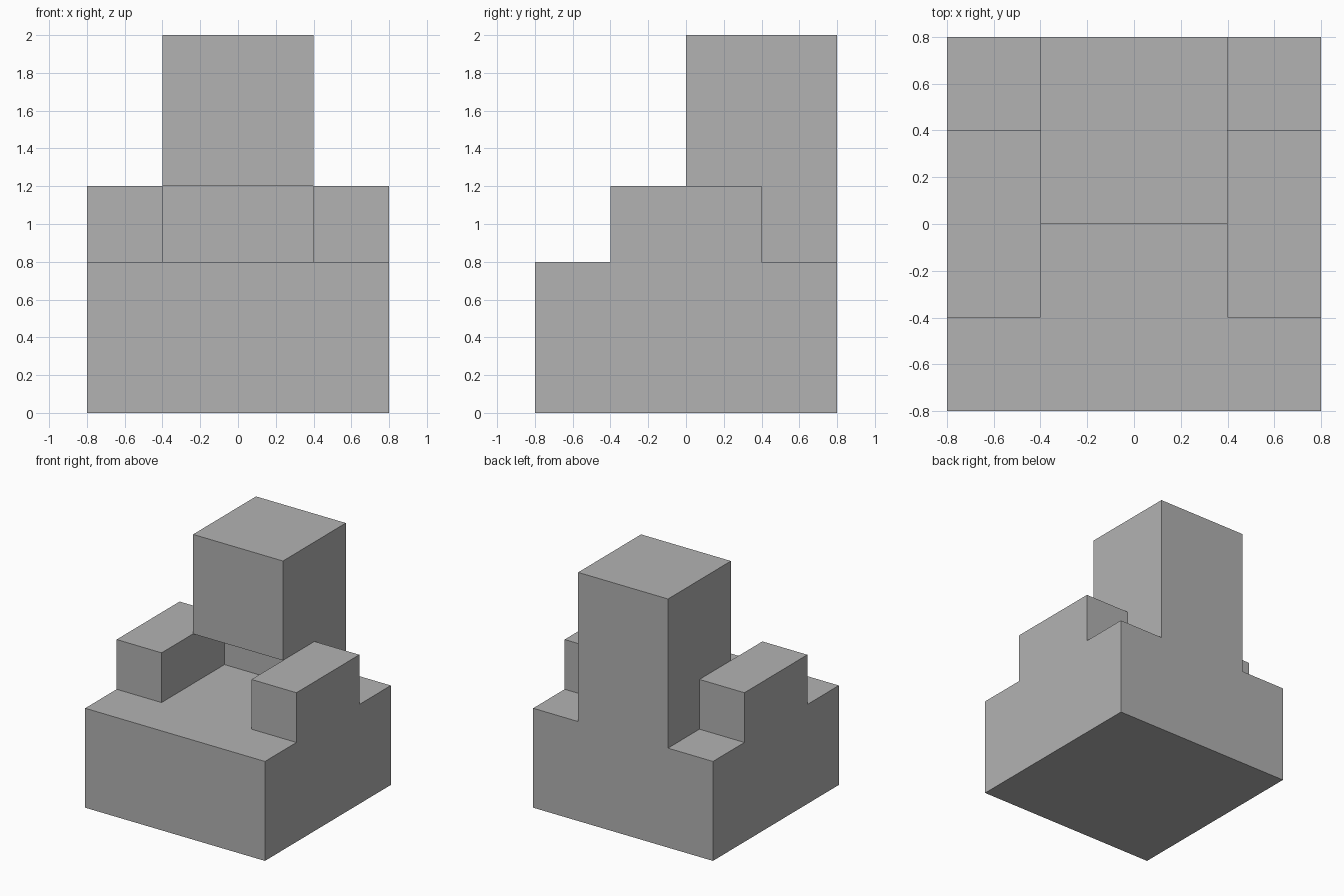
import bpy, bmesh
from itertools import product
from mathutils import Vector

cube = bpy.data.objects.get("Cube")
if cube:
    bpy.data.objects.remove(cube, do_unlink=True)

UNIT = 0.4  # edge of one building cell

grey = bpy.data.materials.new("plain_grey")
grey.use_nodes = True
colour = (0.448, 0.448, 0.448, 1)
grey.diffuse_color = colour
grey.node_tree.nodes["Principled BSDF"].inputs["Base Color"].default_value = colour


def block(xs, ys, zs):
    """Cells filled by a box, given as start/stop cell ranges."""
    return set(product(range(*xs), range(*ys), range(*zs)))


# Parts, in cells counted from the front right bottom corner
base = block((0, 4), (0, 4), (0, 2))
right_shoulder = block((0, 1), (1, 3), (2, 3))
left_shoulder = block((3, 4), (1, 3), (2, 3))
tower_foot = block((1, 3), (3, 4), (2, 3))
tower_head = block((1, 3), (2, 4), (3, 5))  # overhangs the foot at the front
cells = base | right_shoulder | left_shoulder | tower_foot | tower_head

# One closed shell: a face wherever a filled cell meets empty space
bm = bmesh.new()
for cell in sorted(cells):
    centre = Vector(cell) + Vector((0.5, 0.5, 0.5))
    for axis, sign in product(range(3), (-1, 1)):
        out = Vector((0, 0, 0))
        out[axis] = sign
        if tuple(int(c) for c in Vector(cell) + out) in cells:
            continue
        u = Vector((0, 0, 0))
        u[(axis + 1) % 3] = 1
        v = out.cross(u)
        ring = (-u - v, u - v, u + v, v - u)
        bm.faces.new([bm.verts.new((centre + (out + c) / 2 - Vector((2, 2, 0))) * UNIT)
                      for c in ring])

# Weld the cells and merge flush faces into clean planes
bmesh.ops.remove_doubles(bm, verts=bm.verts, dist=0.001)
bmesh.ops.dissolve_limit(bm, angle_limit=0.01, verts=bm.verts, edges=bm.edges)

mesh = bpy.data.meshes.new("stepped_block")
bm.to_mesh(mesh)
bm.free()
mesh.materials.append(grey)
bpy.context.collection.objects.link(bpy.data.objects.new("stepped_block", mesh))
